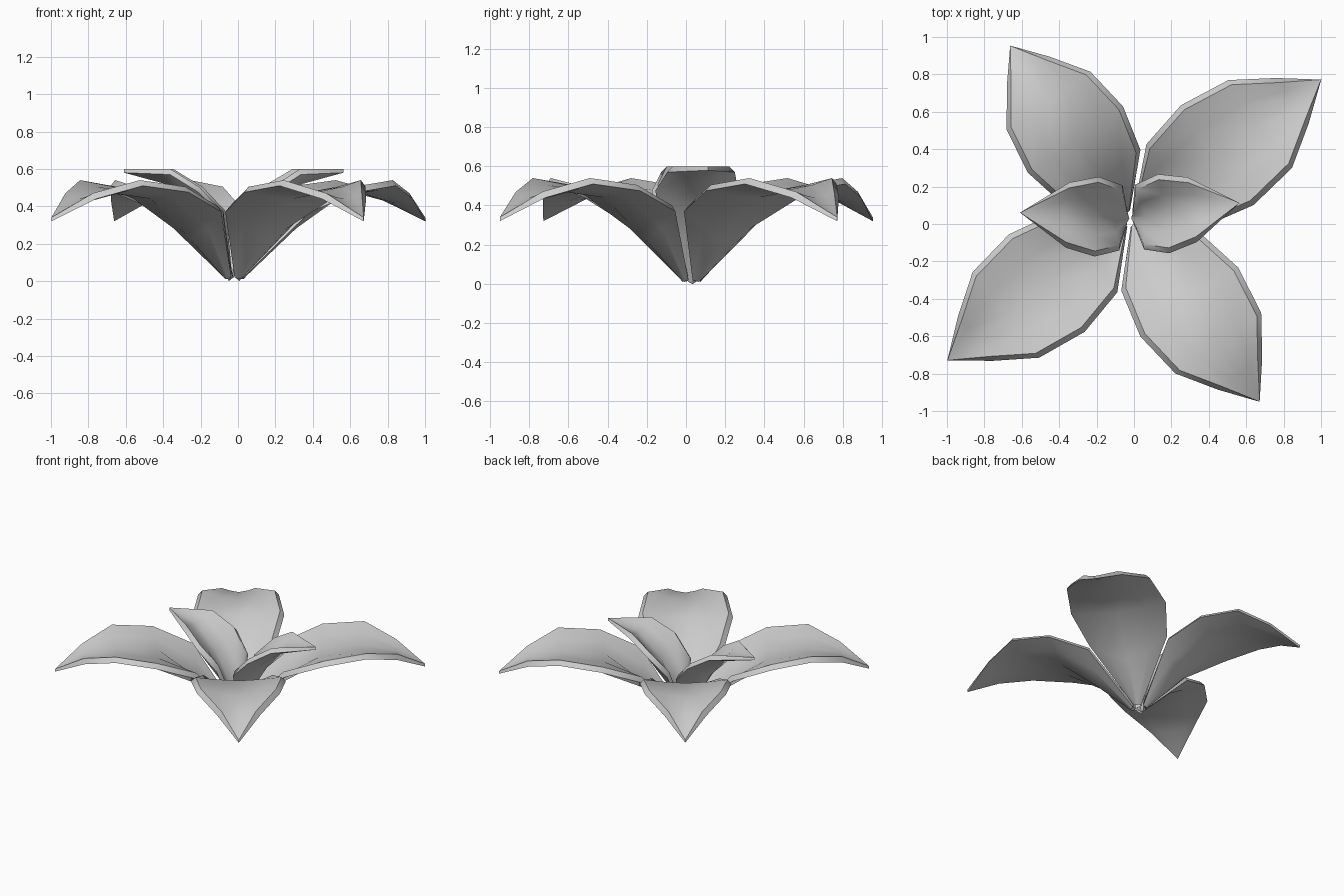
import bpy
import math
from mathutils import Vector

if "Cube" in bpy.data.objects:
    bpy.data.objects.remove(bpy.data.objects["Cube"])

CENTRE = Vector((-0.02, 0.03, 0))

grey = bpy.data.materials.new("petal grey")
grey.use_nodes = True
colour = (0.6, 0.6, 0.6, 1)
grey.diffuse_color = colour
grey.node_tree.nodes["Principled BSDF"].inputs["Base Color"].default_value = colour

# Underside rows from base to tip: midrib (out, up), rim (out, half width, up),
# then how far the upper skin is set back and raised along the midrib
LARGE = [((0.06, 0.01), (0.04, 0.025, 0.02), (0.025, 0.02)),
         ((0.30, 0.225), (0.30, 0.27, 0.37), (0.03, 0.03)),
         ((0.57, 0.44), (0.57, 0.33, 0.475), (0.02, 0.03)),
         ((0.83, 0.47), (0.85, 0.29, 0.51), (0.0, 0.01)),
         ((1.06, 0.415), (1.06, 0.15, 0.44), (0.0, 0.025))]
SMALL = [((0.03, 0.0), (0.015, 0.03, 0.02), (0.025, 0.02)),
         ((0.11, 0.19), (0.05, 0.18, 0.34), (0.03, 0.02)),
         ((0.22, 0.37), (0.18, 0.22, 0.475), (0.025, 0.03)),
         ((0.37, 0.52), (0.335, 0.18, 0.57), (0.01, 0.03))]
COLUMNS = [(-1, 1), (-0.55, 0.4), (0, 0), (0.55, 0.4), (1, 1)]
RIM_INSET, RIM_RISE = 0.03, 0.03


def skin(rows, tip, upper):
    """Points of one cupped skin, row by row, ending at the tip."""
    points = []
    for (mid_out, mid_up), (rim_out, width, rim_up), (back, rise) in rows:
        inset = min(RIM_INSET, width * 0.3)
        for side, lift in COLUMNS:
            out = mid_out + (rim_out - mid_out) * lift
            up = mid_up + (rim_up - mid_up) * lift
            across = side * width
            if upper:
                out -= back * (1 - lift)
                up += rise + (RIM_RISE - rise) * lift
                across -= side * inset
            points.append((out, across, up))
    points.append((tip[0], 0, tip[1] + (0.02 if upper else 0)))
    return points


def petal(name, rows, tip, angle, stretch, breadth):
    """Closed petal made of an upper and a lower skin joined by a rim."""
    n = len(COLUMNS)
    lower = skin(rows, tip, False)
    verts = lower + skin(rows, tip, True)
    size = len(lower)
    last = (len(rows) - 1) * n
    patches = [(r * n + c, r * n + c + n, r * n + c + n + 1, r * n + c + 1)
               for r in range(len(rows) - 1) for c in range(n - 1)]
    patches += [(last + c, size - 1, last + c + 1) for c in range(n - 1)]
    faces = patches + [tuple(i + size for i in reversed(f)) for f in patches]

    # Rim loop: up one side, round the tip, back down and across the base
    loop = [r * n for r in range(len(rows))] + [size - 1]
    loop += [r * n + n - 1 for r in reversed(range(len(rows)))]
    loop += list(range(n - 2, 0, -1))
    for a, b in zip(loop, loop[1:] + loop[:1]):
        faces.append((b, a, a + size, b + size))

    mesh = bpy.data.meshes.new(name)
    mesh.from_pydata([(x * stretch, y * breadth, z) for x, y, z in verts], [], faces)
    mesh.materials.append(grey)
    obj = bpy.data.objects.new(name, mesh)
    bpy.context.collection.objects.link(obj)
    obj.location = CENTRE
    obj.rotation_euler.z = math.radians(angle)

    # Smooth blade with a crisp rim
    bpy.ops.object.select_all(action="DESELECT")
    obj.select_set(True)
    bpy.context.view_layer.objects.active = obj
    bpy.ops.object.mode_set(mode="EDIT")
    bpy.ops.mesh.select_all(action="SELECT")
    bpy.ops.mesh.normals_make_consistent(inside=False)
    bpy.ops.object.mode_set(mode="OBJECT")
    bpy.ops.object.shade_smooth_by_angle(angle=math.radians(50))


# Four large drooping petals
for name, angle, stretch, breadth in [("back_left_petal", 36, 1.01, 1.0),
                                      ("back_right_petal", 124.8, 0.9, 0.94),
                                      ("front_right_petal", 217.8, 0.99, 1.0),
                                      ("front_left_petal", 305.2, 0.96, 0.97)]:
    petal(name, LARGE, (1.25, 0.32), angle, stretch, breadth)

# Two small upright inner petals
for name, angle in [("inner_left_petal", 8), ("inner_right_petal", 177)]:
    petal(name, SMALL, (0.59, 0.58), angle, 1.0, 0.97)
